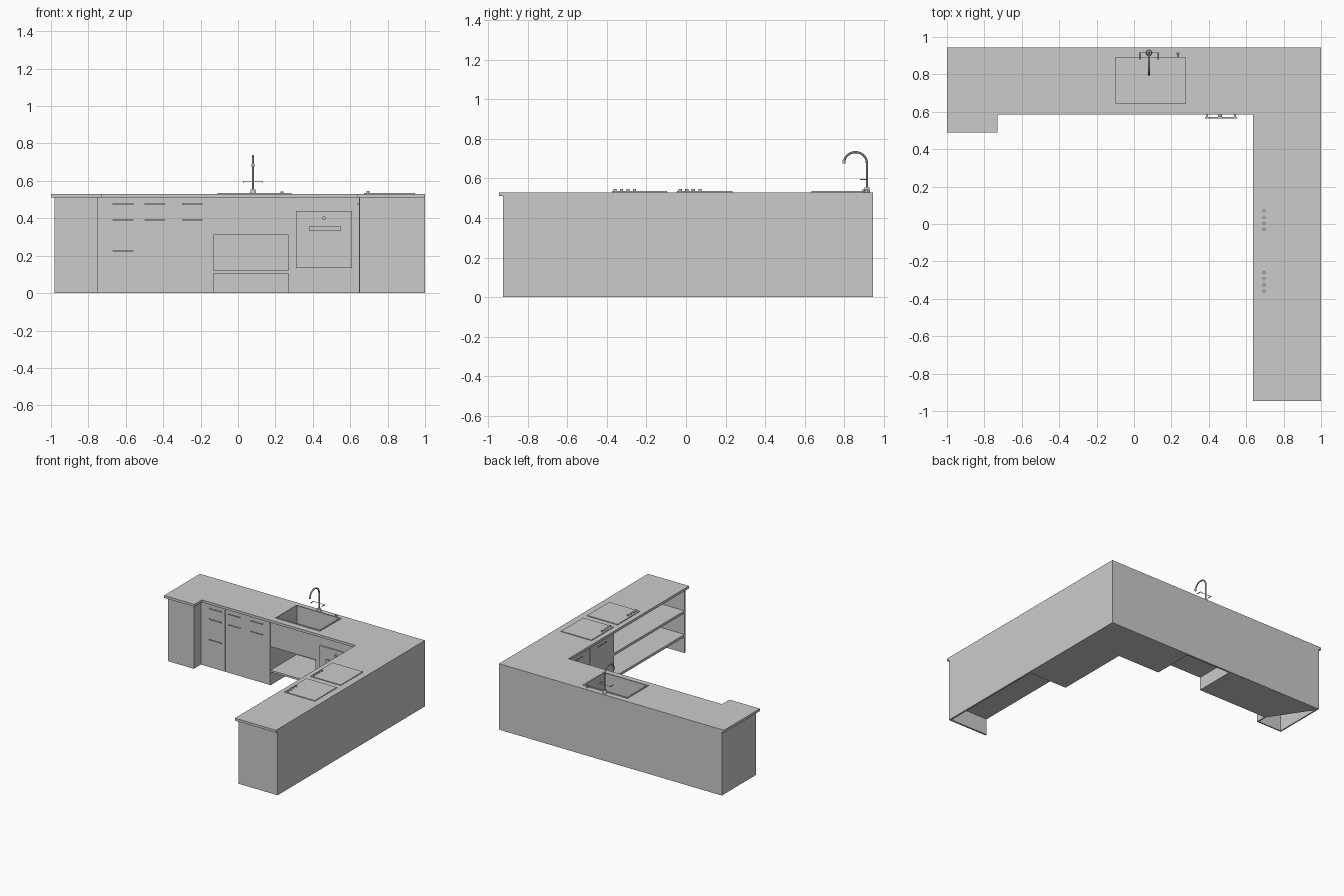
import bpy, bmesh
from math import pi, sin, cos
from mathutils import Matrix

if "Cube" in bpy.data.objects:
    bpy.data.objects.remove(bpy.data.objects["Cube"])


def finish(name, bm):
    bmesh.ops.recalc_face_normals(bm, faces=bm.faces)
    mesh = bpy.data.meshes.new(name)
    bm.to_mesh(mesh)
    bm.free()
    ob = bpy.data.objects.new(name, mesh)
    bpy.context.collection.objects.link(ob)
    return ob


def prism(name, pts, z0, z1):
    bm = bmesh.new()
    face = bm.faces.new([bm.verts.new((x, y, z0)) for x, y in pts])
    ext = bmesh.ops.extrude_face_region(bm, geom=[face])
    verts = [g for g in ext["geom"] if isinstance(g, bmesh.types.BMVert)]
    bmesh.ops.translate(bm, verts=verts, vec=(0, 0, z1 - z0))
    return finish(name, bm)


def box(name, x0, x1, y0, y1, z0, z1):
    return prism(name, [(x0, y0), (x1, y0), (x1, y1), (x0, y1)], z0, z1)


def cylinder(name, center, r, depth, axis="Z", r2=None):
    bm = bmesh.new()
    bmesh.ops.create_cone(bm, cap_ends=True, segments=20, radius1=r,
                          radius2=r if r2 is None else r2, depth=depth)
    rot = Matrix.Rotation(pi / 2, 4, axis) if axis != "Z" else Matrix()
    bm.transform(Matrix.Translation(center) @ rot)
    ob = finish(name, bm)
    smooth(ob)
    return ob


def smooth(ob):
    bpy.ops.object.select_all(action="DESELECT")
    ob.select_set(True)
    bpy.context.view_layer.objects.active = ob
    bpy.ops.object.shade_smooth_by_angle()


def cut(ob, cutter):
    mod = ob.modifiers.new("cut", "BOOLEAN")
    mod.operation = "DIFFERENCE"
    mod.solver = "EXACT"
    mod.object = cutter
    bpy.context.view_layer.objects.active = ob
    bpy.ops.object.modifier_apply(modifier="cut")
    bpy.data.objects.remove(cutter)


def tube(name, pts, r):
    cu = bpy.data.curves.new(name, "CURVE")
    cu.dimensions = "3D"
    cu.bevel_depth = r
    cu.bevel_resolution = 3
    cu.use_fill_caps = True
    sp = cu.splines.new("POLY")
    sp.points.add(len(pts) - 1)
    for p, co in zip(sp.points, pts):
        p.co = (*co, 1)
    ob = bpy.data.objects.new(name, cu)
    bpy.context.collection.objects.link(ob)
    bpy.ops.object.select_all(action="DESELECT")
    ob.select_set(True)
    bpy.context.view_layer.objects.active = ob
    bpy.ops.object.convert(target="MESH")
    smooth(bpy.context.view_layer.objects.active)


# Cabinet body and countertop
body = prism("cabinet_body", [(-.98, .945), (1, .945), (1, -.925), (.65, -.925),
                              (.65, .6), (-.75, .6), (-.75, .51), (-.98, .51)], 0, .51)
counter = prism("countertop", [(-1, .945), (1, .945), (1, -.945), (.635, -.945),
                               (.635, .585), (-.73, .585), (-.73, .49), (-1, .49)], .51, .53)
rim = box("sink_rim", -.11, .285, .635, .9, .53, .536)

# Sink basin sunk through the rim, counter and body
for ob in (rim, counter, body):
    cut(ob, box("basin_cutter", -.1, .275, .645, .89, .36, .7))

# Open niches below the sink
for z0, z1 in ((-.1, .105), (.12, .31)):
    cut(body, box("niche_cutter", -.13, .27, .5, .93, z0, z1))

# Open shelves in the right wing (the lowest bay has no floor)
for z0, z1 in ((-.1, .13), (.15, .32), (.34, .505)):
    cut(body, box("shelf_cutter", .5, .985, -.91, -.01, z0, z1))

# Hollow underside of the left end unit
cut(body, prism("end_cutter", [(-.97, .52), (-.76, .52), (-.76, .605), (-.97, .92)], -.1, .5))

# Drawer and door fronts with bar handles
columns = [(-.748, -.533, (-.67, -.56), (.475, .39, .225)),
           (-.527, -.348, (-.5, -.39), (.475, .39)),
           (-.342, -.132, (-.3, -.19), (.475, .39))]
for i, (x0, x1, (h0, h1), heights) in enumerate(columns):
    box(f"cabinet_front_{i}", x0, x1, .596, .602, .002, .508)
    for j, z in enumerate(heights):
        box(f"bar_handle_{i}_{j}", h0, h1, .587, .591, z - .003, z + .003)
        for x in (h0 + .01, h1 - .01):
            box(f"handle_post_{i}_{j}", x - .003, x + .003, .589, .597, z - .003, z + .003)

# Doors facing inward on the right wing
for i, (y0, y1) in enumerate(((-.007, .295), (.301, .59))):
    box(f"wing_door_{i}", .646, .652, y0, y1, .002, .508)
    m = (y0 + y1) / 2
    box(f"wing_handle_{i}", .638, .642, m - .055, m + .055, .472, .478)
    for y in (m - .045, m + .045):
        box(f"wing_handle_post_{i}", .64, .647, y - .003, y + .003, .472, .478)

# Oven
box("oven_door", .31, .61, .59, .602, .135, .44)
box("oven_handle", .38, .55, .565, .573, .333, .355)
for x in (.39, .54):
    box("oven_handle_post", x - .006, x + .006, .57, .592, .338, .35)
cylinder("oven_knob", (.46, .582, .4), .01, .018, "X")

# Two hobs, each with a row of knobs
for i, y0 in enumerate((-.375, -.045)):
    box(f"hob_{i}", .675, .945, y0, y0 + .28, .528, .536)
    for k in range(4):
        cylinder(f"hob_knob_{i}_{k}", (.695, y0 + .016 + k * .033, .54), .008, .011)

# Drain and faucet
cylinder("drain", (.015, .78, .361), .02, .004)
cylinder("faucet_base", (.08, .915, .541), .017, .026, r2=.012)
arc = [(.08, .857 + .058 * cos(a), .677 + .056 * sin(a))
       for a in (pi * k / 16 for k in range(17))]
tube("faucet_spout", [(.08, .915, .53)] + arc, .006)
cylinder("spout_tip", (.08, .799, .683), .0075, .016)
tube("faucet_crossbar", [(.03, .915, .595), (.13, .915, .595)], .002)
for x in (.03, .13):
    tube("faucet_lever", [(x, .918, .595), (x, .88, .595)], .0035)
cylinder("soap_pump", (.235, .912, .535), .008, .016)
tube("soap_spout", [(.235, .912, .541), (.235, .89, .541)], .003)
